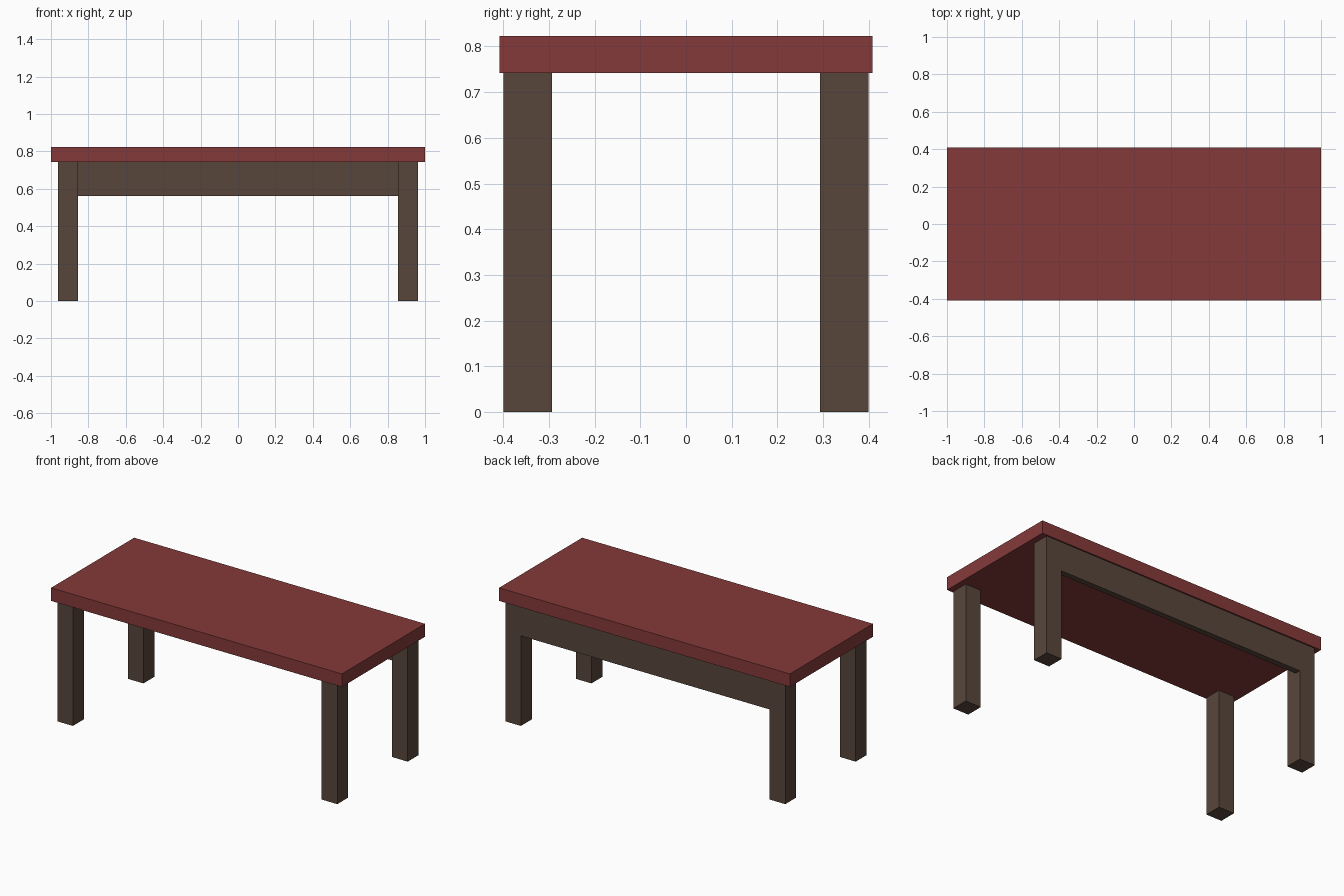
import bpy

default = bpy.data.objects.get("Cube")
if default:
    bpy.data.objects.remove(default, do_unlink=True)


def make_material(name, rgb):
    mat = bpy.data.materials.new(name)
    mat.use_nodes = True
    colour = (*rgb, 1)
    mat.diffuse_color = colour
    mat.node_tree.nodes["Principled BSDF"].inputs["Base Color"].default_value = colour
    return mat


def box(name, centre, size, mat):
    bpy.ops.mesh.primitive_cube_add(size=1, location=centre)
    obj = bpy.context.object
    obj.name = name
    obj.scale = size
    bpy.ops.object.transform_apply(location=False, rotation=False, scale=True)
    obj.data.materials.append(mat)
    return obj


red = make_material("dark red", (0.235, 0.042, 0.042))
brown = make_material("dark brown wood", (0.098, 0.061, 0.044))

HEIGHT, TOP_THICK = 0.823, 0.081
LEG_HEIGHT = HEIGHT - TOP_THICK
LEG = 0.107
LEG_X, LEG_Y = 0.909, 0.346
APRON_HEIGHT, APRON_THICK = 0.182, 0.036

# Table top
box("table_top", (0, 0, HEIGHT - TOP_THICK / 2), (2, 0.816, TOP_THICK), red)

# Four square legs
for side, sx in (("left", 1), ("right", -1)):
    for end, sy in (("front", -1), ("back", 1)):
        box(f"{end}_{side}_leg", (sx * LEG_X, sy * LEG_Y, LEG_HEIGHT / 2),
            (LEG, LEG, LEG_HEIGHT), brown)

# Single apron board, flush with the outer face of the back legs
box("back_apron",
    (0, LEG_Y + LEG / 2 - APRON_THICK / 2, LEG_HEIGHT - APRON_HEIGHT / 2),
    (2 * LEG_X - LEG, APRON_THICK, APRON_HEIGHT), brown)
